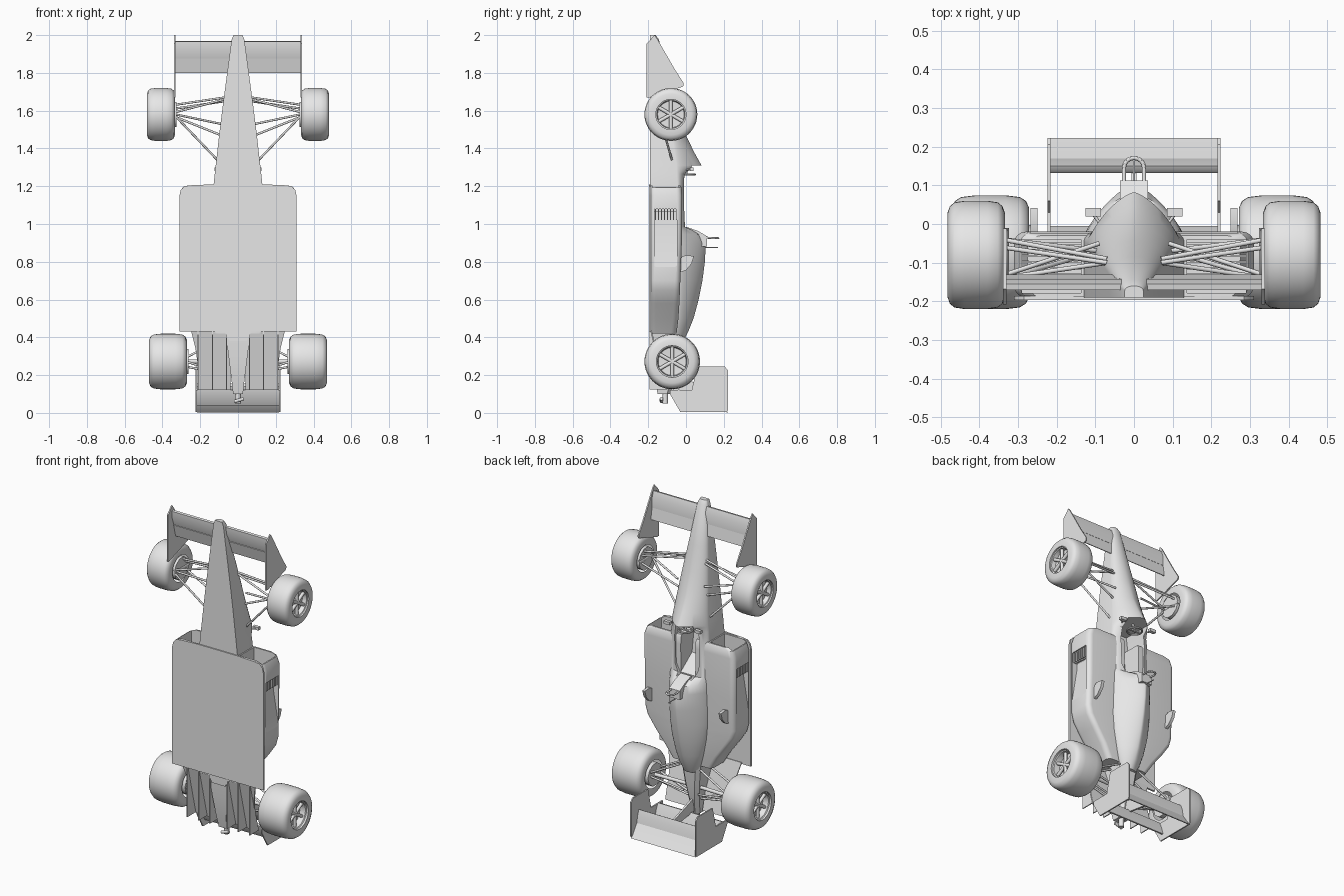
import bpy, bmesh, math
from mathutils import Vector

if "Cube" in bpy.data.objects:
    bpy.data.objects.remove(bpy.data.objects["Cube"])

GREY = (0.8, 0.8, 0.8, 1)
mat = bpy.data.materials.new("plain_grey")
mat.use_nodes = True
mat.diffuse_color = GREY
mat.node_tree.nodes["Principled BSDF"].inputs["Base Color"].default_value = GREY


def finish(name, bm, angle=35):
    bmesh.ops.recalc_face_normals(bm, faces=bm.faces)
    me = bpy.data.meshes.new(name)
    bm.to_mesh(me)
    bm.free()
    me.materials.append(mat)
    ob = bpy.data.objects.new(name, me)
    bpy.context.collection.objects.link(ob)
    smooth(ob, angle)
    return ob


def smooth(ob, angle=35):
    bpy.ops.object.select_all(action='DESELECT')
    bpy.context.view_layer.objects.active = ob
    ob.select_set(True)
    bpy.ops.object.shade_smooth_by_angle(angle=math.radians(angle))


def loft(name, rings, angle=35):
    """Skin a row of closed rings and cap both ends."""
    bm = bmesh.new()
    rows = [[bm.verts.new(p) for p in ring] for ring in rings]
    n = len(rows[0])
    for a, b in zip(rows, rows[1:]):
        for i in range(n):
            bm.faces.new((a[i], a[(i + 1) % n], b[(i + 1) % n], b[i]))
    bm.faces.new(rows[0])
    bm.faces.new(rows[-1])
    return finish(name, bm, angle)


def prism(name, pts, lo, hi, axis):
    """Extrude a flat outline along x (pts are y,z) or y (pts are x,z)."""
    def at(p, d):
        return (d, p[0], p[1]) if axis == 'x' else (p[0], d, p[1])
    return loft(name, [[at(p, d) for p in pts] for d in (lo, hi)])


def box(name, lo, hi):
    pts = [(lo[0], lo[2]), (hi[0], lo[2]), (hi[0], hi[2]), (lo[0], hi[2])]
    return prism(name, pts, lo[1], hi[1], 'y')


def rod(name, a, b, r=0.006):
    a, b = Vector(a), Vector(b)
    q = (b - a).to_track_quat('Z', 'Y')
    ring = [q @ Vector((r * math.cos(t * math.pi / 5), r * math.sin(t * math.pi / 5), 0)) for t in range(10)]
    return loft(name, [[a + p for p in ring], [b + p for p in ring]], 50)


def lathe(name, profile, centre, side):
    """Spin (offset, radius) points around the wheel axle."""
    bm = bmesh.new()
    vs = [bm.verts.new((side * o, 0, r)) for o, r in profile]
    es = [bm.edges.new(p) for p in zip(vs, vs[1:])]
    bmesh.ops.spin(bm, geom=vs + es, axis=(1, 0, 0), cent=(0, 0, 0), steps=48, angle=math.tau)
    bmesh.ops.remove_doubles(bm, verts=bm.verts, dist=1e-4)
    bmesh.ops.translate(bm, verts=bm.verts, vec=centre)
    return finish(name, bm)


def cut(ob, cutter):
    cutter.hide_render = True
    mod = ob.modifiers.new("cut", 'BOOLEAN')
    mod.operation, mod.object, mod.solver = 'DIFFERENCE', cutter, 'EXACT'
    bpy.ops.object.select_all(action='DESELECT')
    bpy.context.view_layer.objects.active = ob
    ob.select_set(True)
    bpy.ops.object.modifier_apply(modifier=mod.name)
    bpy.data.objects.remove(cutter)
    smooth(ob)


def hull_ring(z, w, side, top, n, bottom=-0.19):
    ring = [(w, bottom, z)]
    for i in range(25):
        t = math.pi * i / 24
        c, s = math.cos(t), math.sin(t)
        x = w * math.copysign(abs(c) ** (2 / n), c)
        ring.append((x, side + (top - side) * max(s, 0) ** (2 / n), z))
    return ring + [(-w, bottom, z)]


# Central hull: nose, cockpit and engine cover in one skin
stations = [
    (2.0, .024, -.172, -.16, 2), (1.975, .034, -.165, -.143, 2), (1.75, .064, -.13, -.085, 2),
    (1.6, .084, -.1, -.042, 1.8), (1.47, .1, -.075, 0, 1.6), (1.38, .11, -.06, .043, 1.5),
    (1.31, .118, -.05, .082, 1.4), (1.295, .12, -.05, .075, 1.4), (1.265, .123, -.05, .003, 2),
    (1.2, .13, -.045, .0, 2), (.985, .13, -.04, .0, 2), (.945, .13, -.035, .085, 1.3),
    (.9, .13, -.035, .105, 1.3), (.8, .13, -.035, .1, 1.3), (.7, .128, -.035, .087, 1.35),
    (.6, .115, -.035, .067, 1.4), (.5, .092, -.04, .04, 1.5), (.43, .07, -.05, .012, 1.7), (.38, .045, -.06, -.015, 2)]
hull = loft("body_shell", [hull_ring(*s) for s in stations], 40)
opening = [(.05, .97), (.08, 1.03), (.085, 1.2), (.07, 1.31)]
cut(hull, prism("cockpit_cutter", opening + [(-x, z) for x, z in reversed(opening)], -.15, .3, 'y'))

# Cockpit fittings
prism("seat", [(-.15, 1.2), (-.13, 1.06), (-.02, .98), (-.02, .96), (-.15, .96)], -.065, .065, 'x')
bpy.ops.mesh.primitive_torus_add(major_radius=.042, minor_radius=.006, major_segments=32,
                                 minor_segments=8, location=(0, .005, 1.262))
wheel = bpy.context.object
wheel.name = "steering_wheel"
wheel.data.materials.append(mat)
smooth(wheel)
box("steering_spoke", (-.04, -.002, 1.258), (.04, .012, 1.266))
rod("steering_column", (0, .005, 1.26), (0, -.03, 1.38))

# Headrest, roll hoop and aerial
prism("headrest", [(0, .985), (.06, .965), (.112, .935), (.112, .88), (0, .88)], -.036, .036, 'x')
hoop = [(.026 * math.cos(t * math.pi / 8), .145 + .026 * math.sin(t * math.pi / 8), .925) for t in range(9)]
hoop = [(.026, .08, .93)] + hoop + [(-.026, .08, .93)]
for a, b in zip(hoop, hoop[1:]):
    rod("roll_hoop", a, b, .0055)
rod("aerial", (0, .1, .875), (0, .17, .875), .003)

# Floor
half = [(.31, .43), (.31, 1.15), (.303, 1.18), (.285, 1.2), (.25, 1.205), (.13, 1.21)]
prism("floor", half + [(-x, z) for x, z in reversed(half)], -.197, -.186, 'y')


def pod_ring(side, z, w, top, r=.03):
    def arc(cx, cy, start):
        return [(cx + r * math.cos(start + i * math.pi / 10), cy + r * math.sin(start + i * math.pi / 10))
                for i in range(6)]
    pts = [(.05, -.19)] + arc(w - r, -.16, -math.pi / 2) + arc(w - r, top - r, 0) + [(.05, top)]
    return [(side * x, y, z) for x, y in pts]


TYRE = [(-.5, .57), (-.5, .78), (-.46, .9), (-.38, .97), (-.2, 1), (.2, 1), (.38, .97),
        (.46, .9), (.5, .78), (.5, .57), (.44, .57), (.42, .53), (.25, .5), (.22, 0)]
POD = [(1.205, .27, -.03), (1.192, .295, -.023), (1.15, .31, -.02), (.9, .31, -.022), (.7, .31, -.03),
       (.65, .297, -.032), (.58, .25, -.035), (.5, .19, -.04), (.42, .14, -.05)]

for s in (1, -1):
    def X(p):
        return (s * p[0], p[1], p[2])

    # Side pod with front intake and side vent
    pod = loft("side_pod", [pod_ring(s, *p) for p in POD])
    xs = sorted((s * .137, s * .29))
    cut(pod, box("intake_cutter", (xs[0], -.178, 1.07), (xs[1], -.04, 1.3)))
    vent = [(s * .33, 1.08), (s * .275, 1.08), (s * .275, .98), (s * .312, .76), (s * .33, .76)]
    cut(pod, prism("vent_cutter", vent, -.168, -.048, 'y'))
    for i in range(8):
        y = -.165 + i * .016
        box("intake_slat", (xs[0], y, 1.075), (xs[1], y + .005, 1.1))
        prism("vent_slat", [(s * .272, 1.02), (s * .304, 1.02), (s * .304, 1.085), (s * .272, 1.085)],
              y, y + .006, 'y')
    # Fairing on the pod and mirror by the cockpit
    prism("pod_fairing", [(-.04, .74), (.0, .755), (.03, .79), (.042, .83), (.0, .835), (-.04, .82)],
          s * .25, s * .268, 'x')
    box("mirror", (s * .105 - .02, .02, 1.28), (s * .105 + .02, .041, 1.298))
    rod("mirror_stalk", X((.08, -.01, 1.285)), X((.105, .025, 1.288)), .004)

    # Wheels
    for name, x, y, z, r, w in (("front", .408, -.08, 1.58, .14, .148), ("rear", .371, -.073, .272, .147, .2)):
        lathe(name + "_wheel", [(o * w, q * r) for o, q in TYRE], (s * x, y, z), s)
        face = x + .33 * w
        rod(name + "_hub", (s * (x - .5 * w), y, z), (s * face, y, z), .024)
        rod(name + "_brake", (s * (x - .55 * w), y, z), (s * (x - .1 * w), y, z), .07)
        for i in range(6):
            t = i * math.pi / 3
            rod(name + "_spoke", (s * face, y, z),
                (s * face, y + r * .53 * math.sin(t), z + r * .53 * math.cos(t)), .01)

    # Suspension links
    links = [((.34, -.14, 1.59), (.07, -.1, 1.66)), ((.33, -.14, 1.57), (.11, -.075, 1.34)),
             ((.34, -.04, 1.61), (.07, -.09, 1.65)), ((.34, -.04, 1.57), (.09, -.07, 1.47)),
             ((.34, -.06, 1.63), (.07, -.1, 1.67)), ((.33, -.13, 1.58), (.09, -.05, 1.53)),
             ((.3, -.13, .28), (.05, -.12, .2)), ((.3, -.13, .28), (.07, -.12, .4)),
             ((.3, -.03, .28), (.05, -.05, .24)), ((.3, -.03, .28), (.07, -.04, .4)),
             ((.3, -.08, .25), (.04, -.09, .2))]
    for a, b in links:
        rod("suspension_link", X(a), X(b))
    rod("drive_shaft", X((.3, -.073, .272)), X((.03, -.08, .272)), .011)
    rod("front_upright", X((.335, -.15, 1.58)), X((.335, -.01, 1.58)), .012)

    # Wing end plates
    prism("front_end_plate", [(-.208, 1.67), (-.208, 1.955), (-.18, 1.985), (-.168, 2), (-.155, 1.985),
                              (-.06, 1.82), (-.012, 1.745), (-.015, 1.728), (-.1, 1.7), (-.19, 1.67)],
          s * .33, s * .338, 'x')
    prism("rear_end_plate", [(-.03, .005), (.215, .005), (.222, .015), (.222, .225), (.205, .245),
                             (.06, .245), (.03, .12), (-.085, .12), (-.085, .1)], s * .216, s * .224, 'x')
    # Diffuser tunnel and fences
    tunnel = [(s * .04, .44), (s * .25, .44), (s * .225, .34), (s * .212, .25), (s * .212, .12), (s * .04, .12)]
    roof = [[(x, -.19 + (.44 - z) * .25 + d, z) for x, z in tunnel] for d in (0, .008)]
    loft("diffuser_roof", roof)
    for x in (.06, .135, .212):
        prism("diffuser_fence", [(-.192, .43), (-.192, .125), (-.105, .125), (-.185, .43)],
              s * x - .003, s * x + .003, 'x')

# Front wing: main plane and flap
prism("front_wing", [(-.17, 1.965), (-.155, 1.968), (-.142, 1.93), (-.14, 1.87), (-.15, 1.87), (-.168, 1.92)],
      -.332, .332, 'x')
prism("front_flap", [(-.155, 1.875), (-.143, 1.88), (-.13, 1.8), (-.135, 1.8)], -.332, .332, 'x')

# Rear wing: main plane, flap, lower beam and pillar
prism("rear_wing", [(.14, .15), (.15, .155), (.162, .12), (.172, .06), (.165, .06), (.14, .11), (.132, .14)],
      -.218, .218, 'x')
prism("rear_flap", [(.158, .075), (.168, .08), (.195, .04), (.222, .003), (.215, .003), (.18, .035)],
      -.218, .218, 'x')
prism("lower_beam", [(-.05, .12), (-.035, .125), (-.02, .09), (-.005, .04), (-.015, .04), (-.04, .08)],
      -.218, .218, 'x')
prism("wing_pillar", [(-.07, .2), (-.07, .12), (.14, .09), (.14, .13)], -.006, .006, 'x')

# Gearbox, crash structure and tail light
gear = [(.42, .065, -.185, -.03), (.3, .05, -.18, -.04), (.18, .035, -.165, -.06), (.1, .026, -.15, -.08)]
loft("gearbox", [[(w, lo, z), (w, hi - .02, z), (w - .02, hi, z), (.02 - w, hi, z), (-w, hi - .02, z), (-w, lo, z)]
                 for z, w, lo, hi in gear])
rod("tail_light", (0, -.11, .11), (0, -.11, .05), .016)
rod("starter_socket", (-.02, -.13, .06), (.03, -.13, .075), .009)
